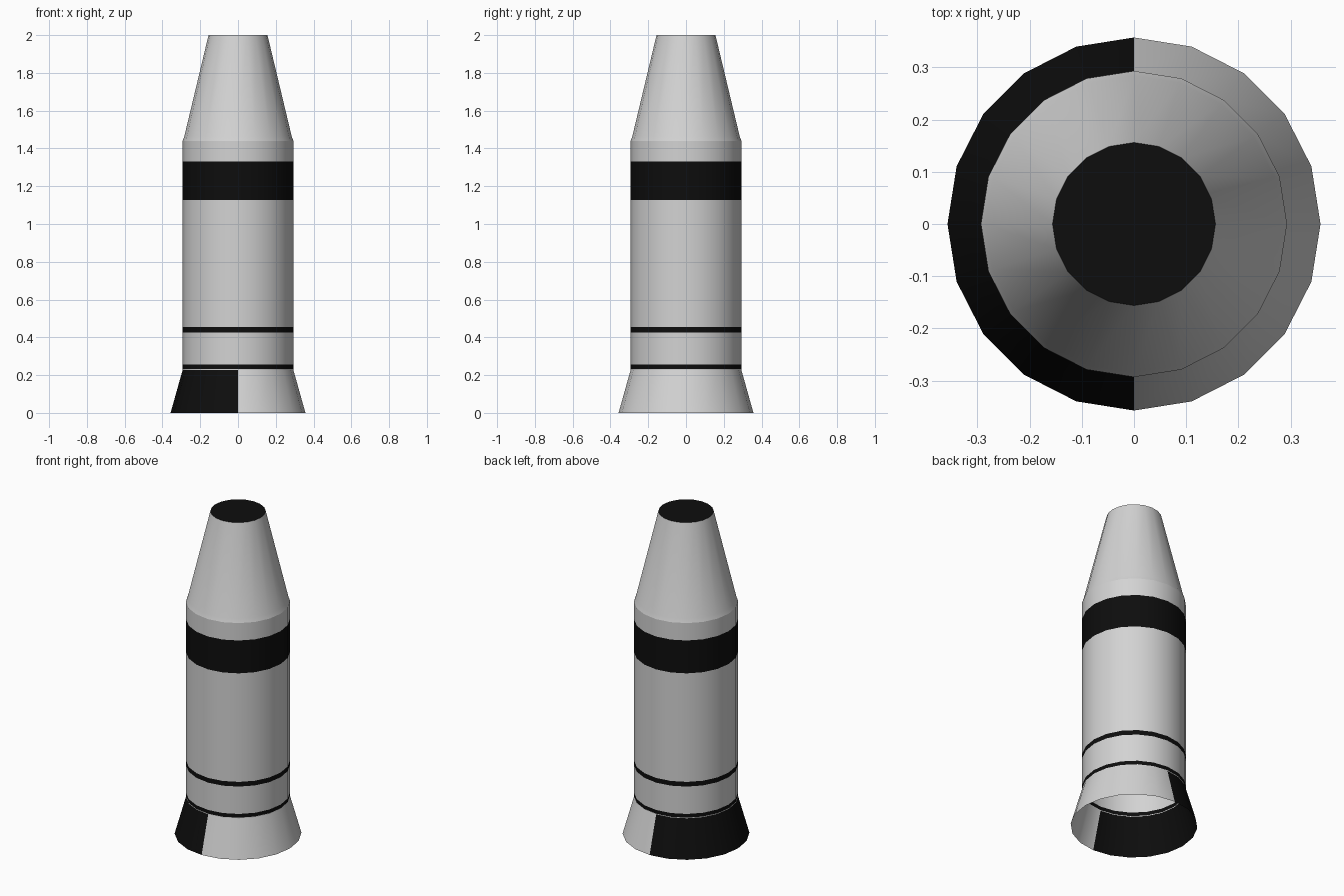
import bpy, bmesh, math

if "Cube" in bpy.data.objects:
    bpy.data.objects.remove(bpy.data.objects["Cube"])

SIDES = 20


def material(name, value):
    m = bpy.data.materials.new(name)
    m.diffuse_color = (value, value, value, 1)
    m.use_nodes = True
    m.node_tree.nodes["Principled BSDF"].inputs["Base Color"].default_value = m.diffuse_color
    return m


white = material("white", 0.65)
black = material("black", 0.004)


def lathe(name, profile, is_black, cap_top=False):
    """Revolve (radius, z) points into an open shell; is_black(centre) picks the colour."""
    bm = bmesh.new()
    rings = []
    for r, z in profile:
        rings.append([bm.verts.new((r * math.cos(2 * math.pi * i / SIDES),
                                    r * math.sin(2 * math.pi * i / SIDES), z))
                      for i in range(SIDES)])
    for low, high in zip(rings, rings[1:]):
        for i in range(SIDES):
            j = (i + 1) % SIDES
            bm.faces.new((low[i], low[j], high[j], high[i]))
    if cap_top:
        bm.faces.new(rings[-1])
    for f in bm.faces:
        f.material_index = int(is_black(f.calc_center_median()))
    mesh = bpy.data.meshes.new(name)
    bm.to_mesh(mesh)
    bm.free()
    mesh.materials.append(white)
    mesh.materials.append(black)
    obj = bpy.data.objects.new(name, mesh)
    bpy.context.collection.objects.link(obj)
    bpy.ops.object.select_all(action='DESELECT')
    obj.select_set(True)
    bpy.context.view_layer.objects.active = obj
    bpy.ops.object.shade_smooth_by_angle(angle=math.radians(30))
    return obj


R = 0.293

# Flared skirt, open below, black on the left half
lathe("flared_skirt", [(0.357, 0), (R, 0.228)], lambda c: c.x < 0)

# Straight body tube with three black bands
bands = [(0.232, 0.255), (0.425, 0.454), (1.128, 1.332)]
heights = [0.228] + [z for band in bands for z in band] + [1.44]
lathe("body_tube", [(R, z) for z in heights],
      lambda c: any(a < c.z < b for a, b in bands))

# Tapered nose with a short shoulder and a black flat top
lathe("nose_cone", [(R, 1.44), (0.284, 1.465), (0.156, 2.0)],
      lambda c: c.z > 1.99, cap_top=True)
